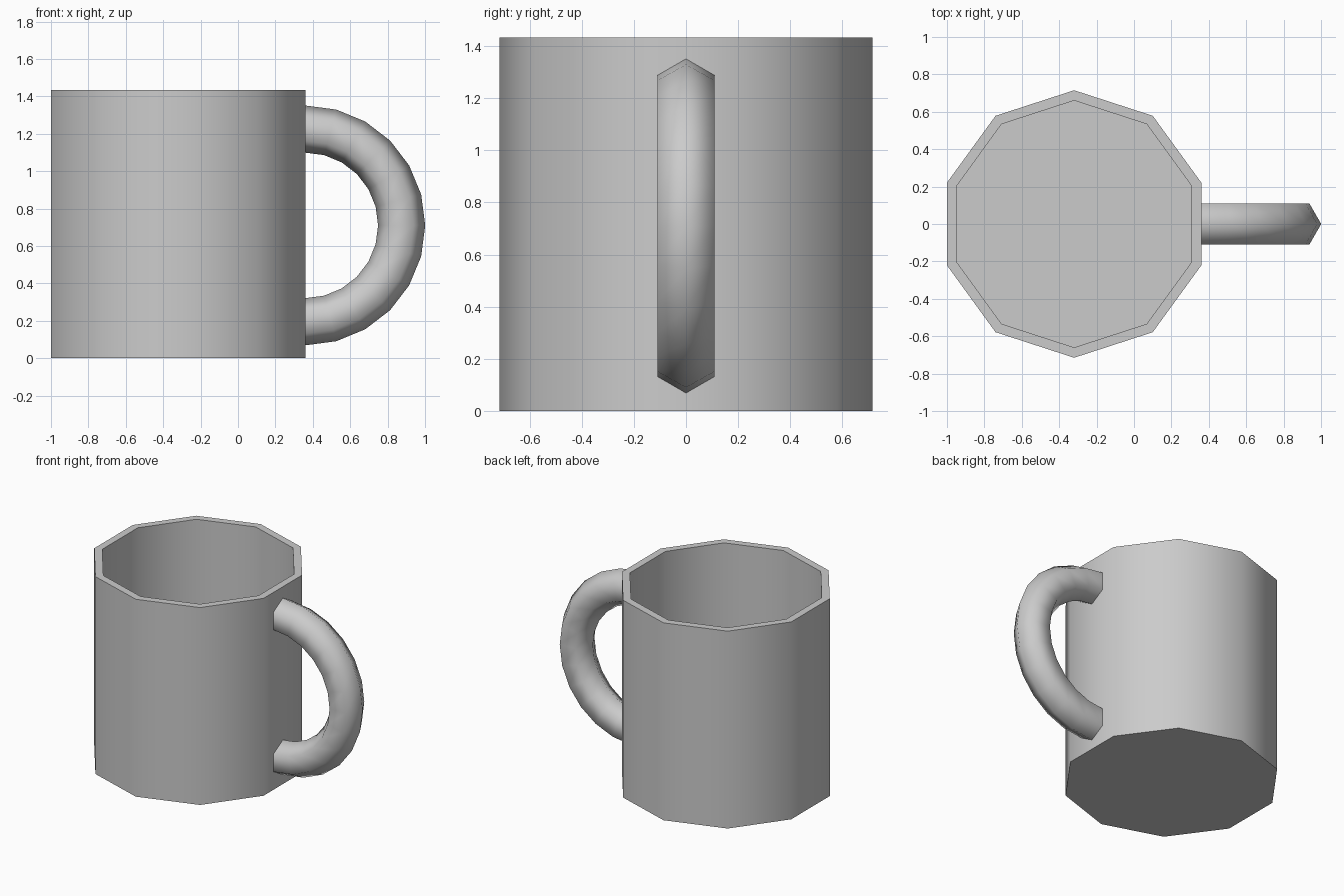
import bpy, bmesh
from math import sin, cos, pi, radians

if "Cube" in bpy.data.objects:
    bpy.data.objects.remove(bpy.data.objects["Cube"])

CX = -0.32          # cup axis


def make_object(name, rings, caps, closed, smooth_angle):
    """Skin a list of equally sized point rings into a mesh."""
    bm = bmesh.new()
    vr = [[bm.verts.new(p) for p in ring] for ring in rings]
    n = len(vr[0])
    for a, b in zip(vr, vr[1:]):
        for i in range(n):
            j = (i + 1) % n
            bm.faces.new((a[i], a[j], b[j], b[i]))
    if caps:
        bm.faces.new(vr[0][::-1])
        bm.faces.new(vr[-1])
    bmesh.ops.recalc_face_normals(bm, faces=bm.faces)
    mesh = bpy.data.meshes.new(name)
    bm.to_mesh(mesh)
    bm.free()
    obj = bpy.data.objects.new(name, mesh)
    bpy.context.collection.objects.link(obj)
    bpy.ops.object.select_all(action='DESELECT')
    obj.select_set(True)
    bpy.context.view_layer.objects.active = obj
    bpy.ops.object.shade_smooth_by_angle(angle=smooth_angle)
    return obj


def decagon(r, z):
    return [(CX + r * cos(radians(18 + 36 * i)), r * sin(radians(18 + 36 * i)), z)
            for i in range(10)]


# Ten-sided cup: outer wall, rim, inner wall, inner floor
profile = [(0.715, 0), (0.715, 1.433), (0.66, 1.433), (0.66, 0.055)]
make_object("cup", [decagon(r, z) for r, z in profile], True, False, radians(65))

# Half-ring handle with a hexagonal section, flush with the flat side
HX, HZ, MAJOR, MINOR = 0.36, 0.71, 0.515, 0.126
rings = []
for k in range(13):
    t = -pi / 2 + pi * k / 12
    ring = []
    for i in range(6):
        s = pi * i / 3
        r = MAJOR + MINOR * cos(s)
        ring.append((HX + r * cos(t), MINOR * sin(s), HZ + r * sin(t)))
    rings.append(ring)
make_object("handle", rings, True, False, radians(65))
